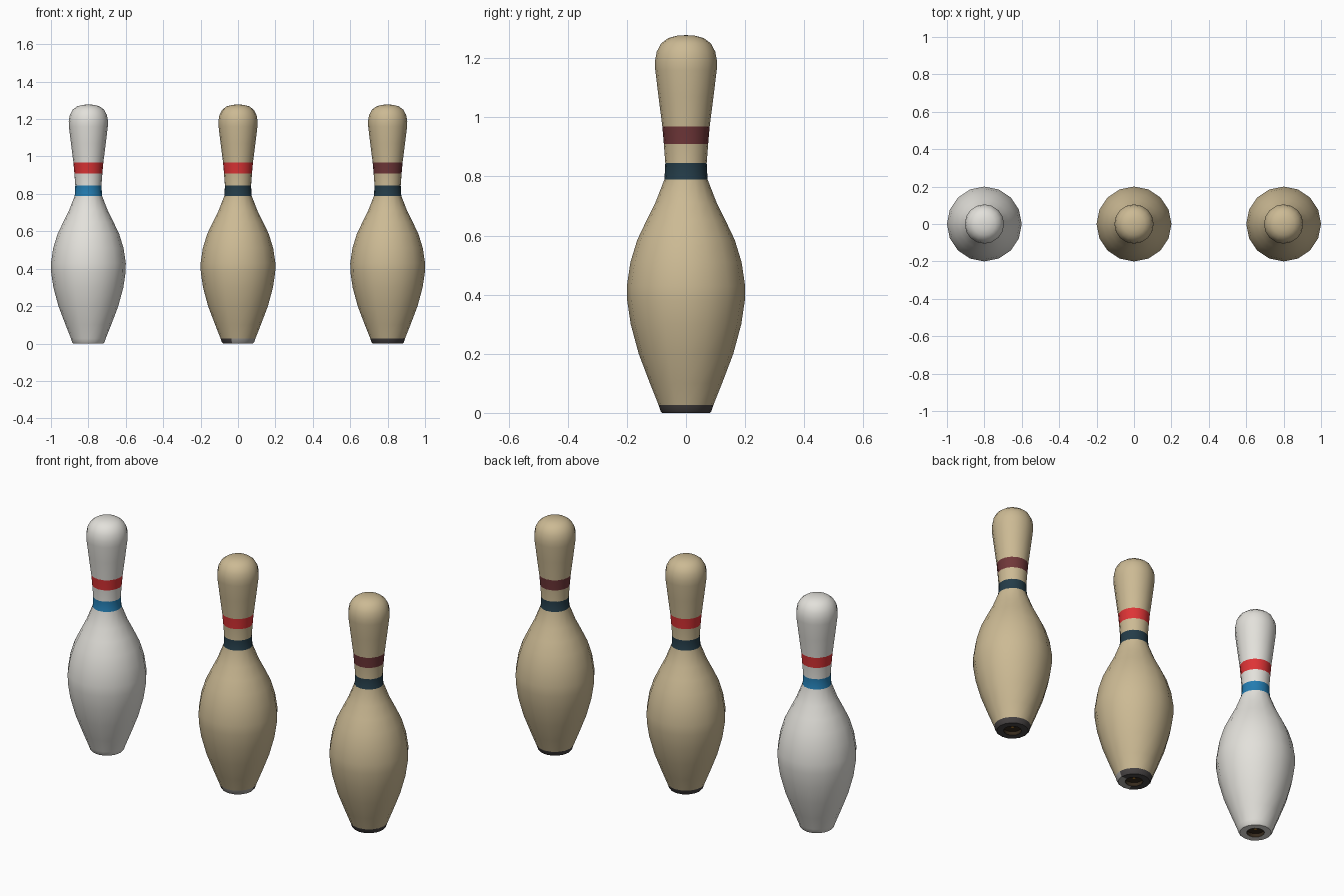
import bpy, bmesh, math

if "Cube" in bpy.data.objects:
    bpy.data.objects.remove(bpy.data.objects["Cube"])

SIDES = 16

def srgb(r, g, b):
    lin = lambda c: ((c / 255 + 0.055) / 1.055) ** 2.4 if c > 10 else c / 255 / 12.92
    return (lin(r), lin(g), lin(b), 1)

def material(name, rgb):
    m = bpy.data.materials.new(name)
    m.diffuse_color = srgb(*rgb)
    m.use_nodes = True
    m.node_tree.nodes["Principled BSDF"].inputs["Base Color"].default_value = m.diffuse_color
    return m

white = material("white", (227, 225, 219))
tan = material("tan", (204, 186, 148))
red = material("red", (222, 52, 54))
blue = material("blue", (36, 124, 176))
navy = material("dark_navy", (36, 60, 72))
maroon = material("maroon", (112, 55, 57))
dark = material("dark_grey", (72, 68, 68))
pale = material("pale_grey", (172, 169, 164))
brown = material("dark_brown", (54, 42, 28))
gold = material("gold", (176, 120, 40))

# Profile (radius, height) from the socket under the base to the crown
PROFILE = [(0.007, 0.02), (0.045, 0.02), (0.045, 0.0), (0.08, 0.0), (0.086, 0.006),
           (0.093, 0.027), (0.122, 0.10), (0.16, 0.20), (0.187, 0.30), (0.199, 0.38),
           (0.2, 0.43), (0.188, 0.51), (0.165, 0.585), (0.134, 0.65), (0.104, 0.71),
           (0.073, 0.79), (0.07, 0.845), (0.075, 0.91), (0.08, 0.968), (0.093, 1.07),
           (0.104, 1.16), (0.105, 1.19), (0.099, 1.222), (0.084, 1.25), (0.06, 1.268),
           (0.03, 1.276)]

def pin(name, x, body, upper, lower, base, base_front):
    bm = bmesh.new()
    rings = []
    for r, z in PROFILE:
        rings.append([bm.verts.new((r * math.cos(2 * math.pi * i / SIDES),
                                    r * math.sin(2 * math.pi * i / SIDES), z))
                      for i in range(SIDES)])
    for a, b in zip(rings, rings[1:]):
        for i in range(SIDES):
            j = (i + 1) % SIDES
            bm.faces.new((a[i], a[j], b[j], b[i]))
    bottom = bm.faces.new(rings[0][::-1])
    tip = bm.verts.new((0, 0, 1.278))
    for i in range(SIDES):
        bm.faces.new((rings[-1][i], rings[-1][(i + 1) % SIDES], tip))
    # Colour by height, and the base band also by direction
    for f in bm.faces:
        c = f.calc_center_median()
        r = math.hypot(c.x, c.y)
        if f is bottom:
            f.material_index = 6
        elif c.z < 0.021 and r < 0.046:
            f.material_index = 5
        elif c.z < 0.027:
            f.material_index = 4 if (c.y < 0 and c.x > -0.02) else 3
        elif 0.79 < c.z < 0.845:
            f.material_index = 2
        elif 0.91 < c.z < 0.968:
            f.material_index = 1
    me = bpy.data.meshes.new(name)
    bm.to_mesh(me)
    bm.free()
    for m in (body, upper, lower, base, base_front, brown, gold):
        me.materials.append(m)
    ob = bpy.data.objects.new(name, me)
    ob.location.x = x
    bpy.context.collection.objects.link(ob)
    bpy.ops.object.select_all(action='DESELECT')
    ob.select_set(True)
    bpy.context.view_layer.objects.active = ob
    bpy.ops.object.shade_smooth_by_angle(angle=math.radians(40))

pin("white_pin", -0.8, white, red, blue, white, white)
pin("worn_pin", 0.0, tan, red, navy, dark, pale)
pin("old_pin", 0.8, tan, maroon, navy, dark, dark)
